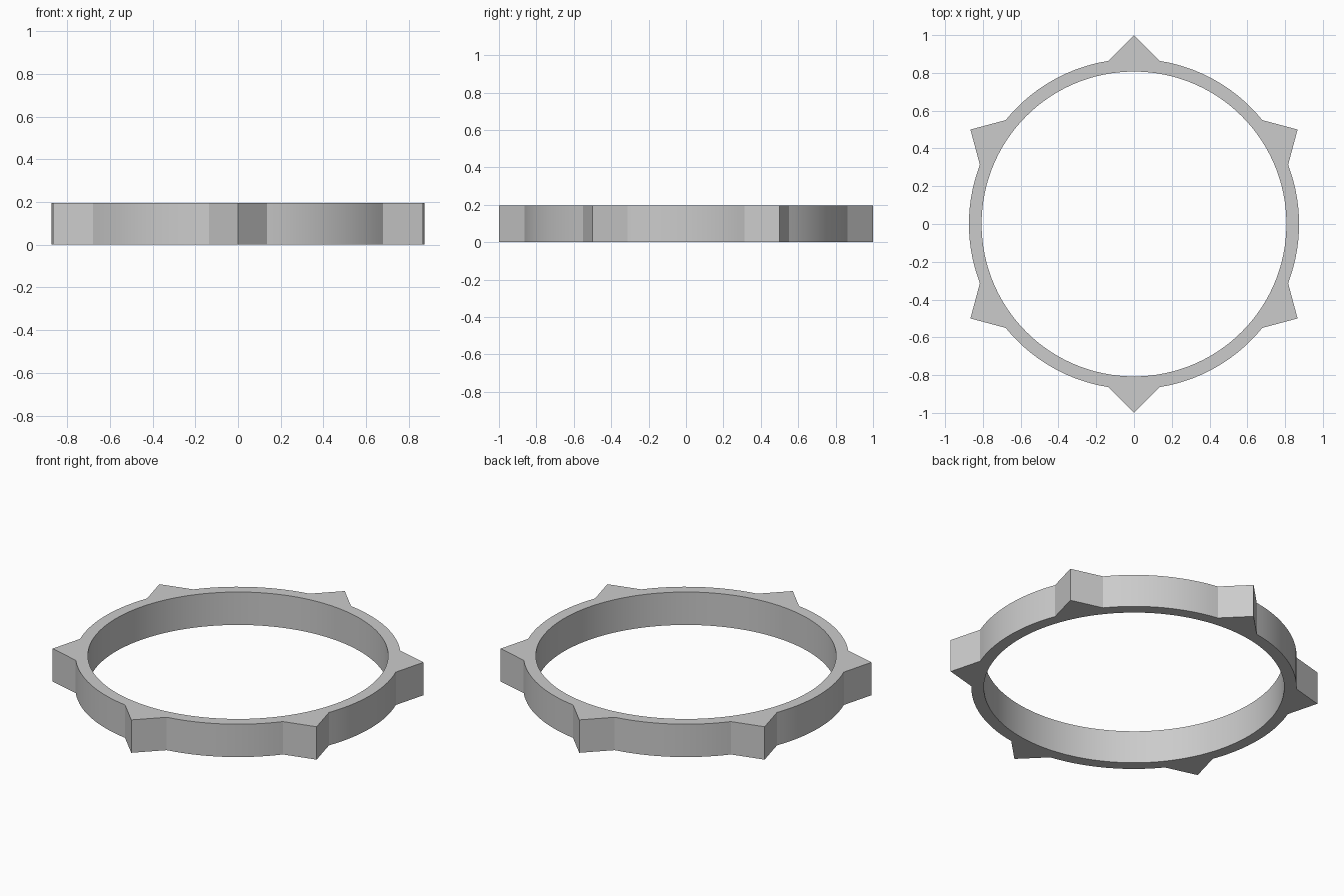
import bpy, bmesh, math

if "Cube" in bpy.data.objects:
    bpy.data.objects.remove(bpy.data.objects["Cube"], do_unlink=True)

HEIGHT = 0.195
INNER = 0.807
OUTER = 0.874
STEP = 3      # degrees per segment
SPIKES = 6

gray = bpy.data.materials.new("light gray")
gray.use_nodes = True
color = (0.6, 0.6, 0.6, 1)
gray.diffuse_color = color
gray.node_tree.nodes["Principled BSDF"].inputs["Base Color"].default_value = color


def outer_radius(degrees):
    """Round rim, raised to right-angled points centred on each spike."""
    sector = 360 / SPIKES
    off = abs((degrees - 90 + sector / 2) % sector - sector / 2)
    a = math.radians(off)
    return max(OUTER, 1 / (math.cos(a) + math.sin(a)))


def point(bm, radius, degrees):
    a = math.radians(degrees)
    return bm.verts.new((radius * math.cos(a), radius * math.sin(a), 0))


# Flat spiked ring outline, extruded upward
bm = bmesh.new()
angles = range(0, 360, STEP)
inner = [point(bm, INNER, d) for d in angles]
outer = [point(bm, outer_radius(d), d) for d in angles]
for i in range(len(inner)):
    bm.faces.new((inner[i - 1], outer[i - 1], outer[i], inner[i]))
ext = bmesh.ops.extrude_face_region(bm, geom=bm.faces[:], use_keep_orig=True)
top = [g for g in ext["geom"] if isinstance(g, bmesh.types.BMVert)]
bmesh.ops.translate(bm, verts=top, vec=(0, 0, HEIGHT))
bmesh.ops.recalc_face_normals(bm, faces=bm.faces[:])

mesh = bpy.data.meshes.new("spiked_ring")
bm.to_mesh(mesh)
bm.free()
mesh.materials.append(gray)
ring = bpy.data.objects.new("spiked_ring", mesh)
bpy.context.collection.objects.link(ring)

# Smooth round walls, crisp rims and spike edges
bpy.ops.object.select_all(action="DESELECT")
ring.select_set(True)
bpy.context.view_layer.objects.active = ring
bpy.ops.object.shade_smooth_by_angle(angle=math.radians(30))
